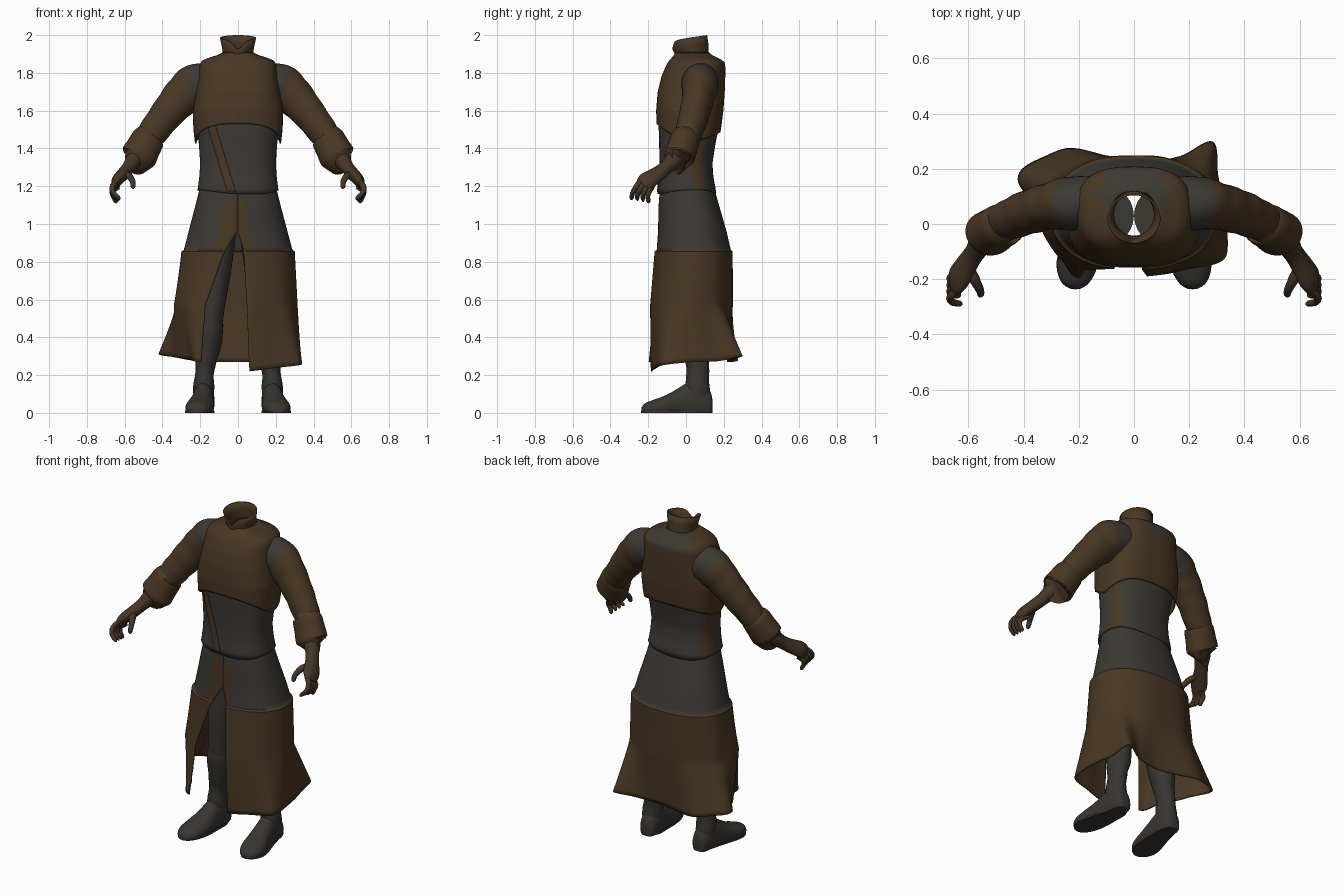
import bpy, bmesh, math
from mathutils import Vector

if "Cube" in bpy.data.objects:
    bpy.data.objects.remove(bpy.data.objects["Cube"])


def material(name, rgb):
    m = bpy.data.materials.new(name)
    m.diffuse_color = (*rgb, 1)
    m.use_nodes = True
    m.node_tree.nodes["Principled BSDF"].inputs["Base Color"].default_value = m.diffuse_color
    return m


BROWN = material("brown leather", (0.066, 0.038, 0.017))
GREY = material("grey cloth", (0.046, 0.041, 0.035))
BOOT = material("dark boot grey", (0.040, 0.036, 0.031))
SKIN = material("brown glove", (0.060, 0.036, 0.020))


def loft(name, rows, mats, closed=True, caps=False, rule=None, thick=0):
    """Skin a list of point rows; rule(centre, row, column) picks the material."""
    bm = bmesh.new()
    vs = [[bm.verts.new(p) for p in r] for r in rows]
    n = len(rows[0])
    for i in range(len(rows) - 1):
        for j in range(n if closed else n - 1):
            k = (j + 1) % n
            f = bm.faces.new((vs[i][j], vs[i][k], vs[i + 1][k], vs[i + 1][j]))
            if rule:
                f.material_index = rule(f.calc_center_median(), i, j)
    if caps:
        bm.faces.new(vs[0][::-1])
        bm.faces.new(vs[-1])
    bmesh.ops.recalc_face_normals(bm, faces=bm.faces)
    me = bpy.data.meshes.new(name)
    bm.to_mesh(me)
    bm.free()
    for m in mats:
        me.materials.append(m)
    me.shade_smooth()
    me.set_sharp_from_angle(angle=math.radians(50))
    ob = bpy.data.objects.new(name, me)
    bpy.context.collection.objects.link(ob)
    if thick:
        s = ob.modifiers.new("thickness", 'SOLIDIFY')
        s.thickness = thick
        s.offset = -1
    return ob


def spline(pts, n):
    """Catmull-Rom through tuples of any length, n+1 samples."""
    out, m = [], len(pts) - 1
    for k in range(n + 1):
        t = k / n * m
        i = min(int(t), m - 1)
        t -= i
        q = [pts[max(0, min(m, i + d))] for d in (-1, 0, 1, 2)]
        out.append(tuple(0.5 * (2 * b + (c - a) * t + (2 * a - 5 * b + 4 * c - d) * t * t
                                + (3 * b - a - 3 * c + d) * t ** 3) for a, b, c, d in zip(*q)))
    return out


def tube(name, pts, mats, s=1, n=16, sides=24, rule=None, wrinkle=0):
    """Oval tube along (x, y, z, r1, r2); s=-1 mirrors it."""
    p = spline(pts, n)
    rows = []
    for i, q in enumerate(p):
        t = (Vector(p[min(i + 1, n)][:3]) - Vector(p[max(i - 1, 0)][:3])).normalized()
        a = t.cross(Vector((0, 1, 0))).normalized()
        b = t.cross(a)
        row = []
        for j in range(sides):
            g = 2 * math.pi * j / sides
            w = 1 + wrinkle * math.sin(i * 1.1 + 2 * math.sin(g))
            v = Vector(q[:3]) + a * math.cos(g) * q[3] * w + b * math.sin(g) * q[4] * w
            row.append((v.x * s, v.y, v.z))
        rows.append(row)
    return loft(name, rows, mats, caps=True, rule=rule)


def oval(a, rx, y0, y1, p=2.5):
    c, s = math.cos(a), math.sin(a)
    x = rx * math.copysign(abs(c) ** (2 / p), c)
    return x, (y0 + y1) / 2 + (y1 - y0) / 2 * math.copysign(abs(s) ** (2 / p), s)


def at(table, z):
    """Interpolate (z, rx, y_front, y_back) rows, listed upward."""
    z = max(table[0][0], min(table[-1][0], z))
    for a, b in zip(table, table[1:]):
        if z <= b[0]:
            t = (z - a[0]) / (b[0] - a[0])
            return [u + (v - u) * t for u, v in zip(a[1:], b[1:])]


N = 96
ANG = [2 * math.pi * j / N for j in range(N)]

# Grey tunic body with brown side panels
TUNIC = [(1.17, .215, -.15, .16), (1.25, .205, -.142, .145), (1.32, .2, -.14, .14),
         (1.42, .207, -.142, .155), (1.52, .22, -.145, .175), (1.65, .2, -.13, .18)]


def tunic_rule(c, i, j):
    return 1 if 8 < math.degrees(math.atan2(c.y, abs(c.x))) < 32 - (c.z - 1.2) * 30 else 0


rows = []
for i in range(25):
    z = 1.17 + 0.48 * i / 24
    rows.append([(*oval(a, *at(TUNIC, z)), z + (0.012 * math.sin(a * 2 + 1) if i == 0 else 0)) for a in ANG])
loft("tunic", rows, [GREY, BROWN], rule=tunic_rule, thick=.006)

# Diagonal brown front strip laid on the tunic
rows = []
for i in range(20):
    z = 1.53 - 0.36 * i / 19
    rx, y0, y1 = at(TUNIC, z)
    mid = -0.145 + (1.53 - z) * 0.31
    row = []
    for k in range(6):
        x = mid - 0.022 + 0.044 * k / 5
        y = (y0 + y1) / 2 - (y1 - y0) / 2 * (1 - abs(x / rx) ** 2.5) ** 0.4
        row.append((x, y - 0.004, z))
    rows.append(row)
loft("front_strip", rows, [BROWN], closed=False, thick=.004)

# Cropped brown vest with arched hem
VEST = [(1.41, .226, -.15, .168), (1.5, .236, -.155, .185), (1.6, .24, -.158, .198),
        (1.7, .222, -.15, .205), (1.78, .21, -.13, .208), (1.84, .205, -.105, .208),
        (1.865, .19, -.09, .2), (1.88, .155, -.075, .165), (1.9, .09, -.06, .13), (1.91, .08, -.05, .12)]
rows = []
for i in range(33):
    t = i / 32
    row = []
    for a in ANG:
        s = math.sin(a)
        hem = 1.425 + (0.105 * abs(s) if s < 0 else 0.06 * s)
        z = hem + t * (1.91 - hem)
        row.append((*oval(a, *at(VEST, z), 2.7), z))
    rows.append(row)
loft("vest", rows, [BROWN, GREY], thick=.008,
     rule=lambda c, i, j: 1 if c.y > 0.06 and c.z > 1.8 + 6 * c.x ** 2 else 0)

# Standing collar with a front notch
rows = []
for z, rx, cy, ry, tilt in ((1.86, .085, .035, .088, .02), (1.9, .08, .035, .085, .015),
                            (1.94, .086, .03, .088, .016), (1.985, .096, .02, .092, .015)):
    row = []
    for a in ANG:
        x, s = rx * math.cos(a), math.sin(a)
        k = (z - 1.86) / 0.125
        notch = 0.045 * k * math.exp(-(x / .035) ** 2) if s < 0 else 0
        row.append((x, cy + ry * s, z + tilt * s - notch))
    rows.append(row)
loft("collar", rows, [BROWN], thick=.008)

# Long coat skirt: closed waist, slit front, flared uneven hem (x, y, z)
HEM = [(.06, -.185, .22), (.18, -.17, .235), (.3, -.14, .25), (.345, -.08, .26), (.325, .05, .27),
       (.31, .18, .275), (.28, .295, .3), (.17, .25, .28), (.05, .222, .27), (-.1, .25, .27),
       (-.25, .272, .28), (-.36, .23, .3), (-.42, .15, .31), (-.34, .04, .295),
       (-.27, -.08, .285), (-.235, -.165, .275), (-.2, -.2, .27)]
U = 128


def waist(z, rx, y0, y1, right, left):
    out = []
    for k in range(U + 1):
        a = math.radians(-90 + right + (360 - right - left) * k / U)
        out.append((*oval(a, rx, y0, y1, 2.3), z))
    return out


levels = [(waist(1.22, .195, -.135, .14, 0, 0), 4), (waist(1.1, .225, -.145, .175, 0, 0), 5),
          (waist(.96, .262, -.148, .215, 0, 0), 5), (waist(.862, .288, -.155, .238, 4, 11), 1),
          (waist(.855, .3, -.166, .248, 4, 11), 12),
          ([(x * 1.0 - 0.012, y, .57) for x, y, _ in waist(.57, .325, -.19, .25, 8, 27)], 12),
          (spline(HEM, U), 0)]
rows = []
for (a, n), (b, _) in zip(levels, levels[1:]):
    rows += [[tuple(p + (q - p) * i / n for p, q in zip(u, v)) for u, v in zip(a, b)] for i in range(n)]
rows.append(levels[-1][0])
for row in rows:  # soft hanging folds that deepen downward
    for k, (x, y, z) in enumerate(row):
        w = 1 + 0.022 * max(0, 1 - z) * math.sin(k * 0.42 + z * 2)
        row[k] = (x * w, y * w, z)


def skirt_rule(c, i, j):
    edge = j > U * 0.95 or j < U * 0.02
    return 1 if c.z < 0.859 or (edge and c.z < 1.13) or (U * .95 < j < U * .985 and c.z < 1) else 0


loft("coat_skirt", rows, [GREY, BROWN], closed=False, rule=skirt_rule, thick=.008)

for s, side in ((1, "left"), (-1, "right")):
    # Sleeve: grey shoulder, brown from the upper arm down
    tube(side + "_sleeve", [(.12, .075, 1.75, .10, .09), (.225, .075, 1.735, .112, .098),
                            (.30, .065, 1.67, .103, .085), (.375, .045, 1.585, .088, .08),
                            (.44, .02, 1.5, .08, .074), (.5, -.01, 1.42, .07, .066)],
         [GREY, BROWN], s, 30, 32, wrinkle=.018,
         rule=lambda c, i, j: 1 if abs(c.x) * 0.9 - (c.z - 1.7) * .25 > 0.225 else 0)
    # Rolled cuff
    tube(side + "_cuff", [(.468, .0, 1.462, .07, .065), (.472, -.002, 1.456, .086, .078),
                          (.5, -.018, 1.405, .091, .08), (.524, -.034, 1.36, .096, .082),
                          (.528, -.036, 1.353, .088, .075), (.522, -.032, 1.364, .06, .055)],
         [BROWN], s, 20, 32)
    # Forearm and palm
    tube(side + "_hand", [(.5, -.01, 1.42, .055, .055), (.55, -.065, 1.34, .045, .047),
                          (.578, -.105, 1.3, .036, .038), (.605, -.145, 1.268, .034, .043),
                          (.638, -.2, 1.232, .03, .052), (.652, -.226, 1.2, .016, .044)],
         [SKIN], s, 22, 20)
    # Four curled fingers and the thumb
    for i in range(4):
        t = i / 3
        tube(f"{side}_finger_{i + 1}",
             [(.635, -.235 + .055 * t, 1.232 - .035 * t, .015, .016),
              (.664, -.262 + .068 * t, 1.2 - .025 * t, .015, .015),
              (.66, -.282 + .08 * t, 1.165 - .018 * t, .013, .013),
              (.632 + .015 * t, -.288 + .09 * t, 1.138 - .018 * abs(t * 2 - 1) * t, .011, .011),
              (.624 + .018 * t, -.286 + .09 * t, 1.13 - .018 * t, .004, .004)], [SKIN], s, 12, 10)
    tube(side + "_thumb", [(.605, -.15, 1.262, .02, .022), (.578, -.2, 1.255, .019, .02),
                           (.558, -.24, 1.225, .015, .015), (.556, -.255, 1.195, .012, .012),
                           (.558, -.257, 1.187, .004, .004)], [SKIN], s, 12, 12)
    # Trouser leg
    tube(side + "_leg", [(.09, .03, 1.05, .09, .1), (.115, .03, .8, .085, .095),
                         (.14, .03, .55, .068, .075), (.155, .045, .4, .065, .07)], [GREY], s)
    # Boot shaft with folded top
    tube(side + "_boot_shaft", [(.15, .045, .47, .06, .065), (.15, .045, .465, .074, .08),
                                (.16, .055, .34, .066, .074), (.17, .06, .27, .054, .063),
                                (.178, .062, .2, .05, .06), (.182, .06, .12, .056, .066),
                                (.184, .06, .05, .05, .07)], [BOOT], s, 24, wrinkle=.025)
    # Boot foot: sections (y, centre x, half width, height) from heel to toe
    rows = []
    for y, cx, hw, h in spline([(.14, .178, .025, .07), (.125, .178, .045, .12), (.07, .18, .056, .165),
                                (.01, .184, .058, .16), (-.05, .19, .064, .125), (-.11, .2, .073, .092),
                                (-.17, .208, .07, .07), (-.215, .212, .048, .052),
                                (-.235, .212, .018, .03)], 28):
        rows.append([(s * (cx + hw * math.cos(g)), y, max(0, h * (.35 + .65 * math.sin(g))))
                     for g in (2 * math.pi * j / 28 for j in range(28))])
    loft(side + "_boot_foot", rows, [BOOT], caps=True)
    # Thin welt around the sole
    outline = [(.2, .125), (.225, .07), (.243, 0), (.268, -.08), (.281, -.15), (.262, -.21), (.212, -.237),
               (.165, -.21), (.138, -.15), (.127, -.08), (.126, 0), (.126, .07), (.15, .125), (.178, .14)]
    rows = [[(s * x, y, z) for x, y, _ in spline([(*p, 0) for p in outline + outline[:1]], 42)[:-1]]
            for z in (0, .012)]
    loft(side + "_boot_sole", rows, [BOOT], caps=True)
